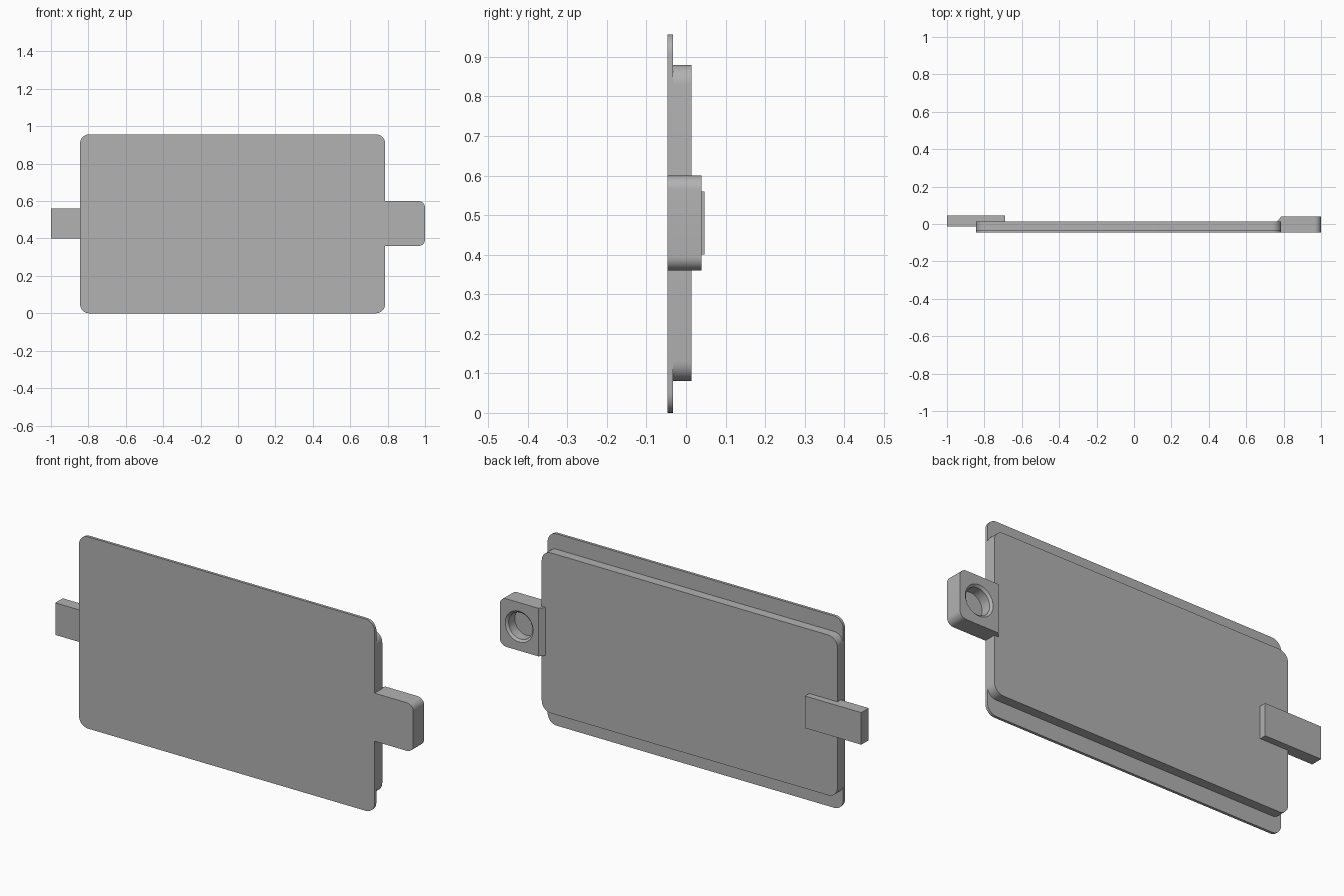
import bpy, bmesh, math
from mathutils import Matrix

if "Cube" in bpy.data.objects:
    bpy.data.objects.remove(bpy.data.objects["Cube"], do_unlink=True)

# Single material
grey = bpy.data.materials.new("plain grey")
grey.use_nodes = True
GREY = (0.445, 0.445, 0.445, 1)
grey.diffuse_color = GREY
grey.node_tree.nodes["Principled BSDF"].inputs["Base Color"].default_value = GREY


def link(name, bm):
    bmesh.ops.recalc_face_normals(bm, faces=bm.faces)
    mesh = bpy.data.meshes.new(name)
    bm.to_mesh(mesh)
    bm.free()
    mesh.materials.append(grey)
    obj = bpy.data.objects.new(name, mesh)
    bpy.context.collection.objects.link(obj)
    return obj


def smooth(obj):
    bpy.ops.object.select_all(action='DESELECT')
    obj.select_set(True)
    bpy.context.view_layer.objects.active = obj
    bpy.ops.object.shade_smooth_by_angle(angle=math.radians(30))


def prism(name, profile, vector, radius=0.0, rounded=lambda edge: True):
    """Extrude a profile along a vector and round the chosen long edges."""
    bm = bmesh.new()
    face = bm.faces.new([bm.verts.new(p) for p in profile])
    ext = bmesh.ops.extrude_face_region(bm, geom=[face])
    bmesh.ops.translate(bm, vec=vector, verts=[g for g in ext["geom"] if isinstance(g, bmesh.types.BMVert)])
    if radius:
        edges = [e for e in bm.edges
                 if abs(e.verts[0].co.y - e.verts[1].co.y) > 0.001
                 and abs(e.verts[0].co.x - e.verts[1].co.x) < 0.001 and rounded(e)]
        bmesh.ops.bevel(bm, geom=edges, offset=radius, segments=8, profile=0.5, affect='EDGES')
    return link(name, bm)


def slab(name, x0, x1, y0, y1, z0, z1, radius=0.0):
    outline = [(x0, y0, z0), (x1, y0, z0), (x1, y0, z1), (x0, y0, z1)]
    return prism(name, outline, (0, y1 - y0, 0), radius)


LEFT, RIGHT = 0.787, -0.845
FRONT, BACK = -0.0465, 0.0465

# Thin front cover and the thicker panel behind it
smooth(slab("front_cover", RIGHT, LEFT, FRONT, -0.033, 0, 0.957, 0.05))
smooth(slab("back_panel", RIGHT, LEFT, -0.033, 0.0135, 0.08, 0.88, 0.05))

# Flat tongue fixed to the back of the panel
slab("tongue", -1, -0.69, -0.0125, BACK, 0.40, 0.56)

# Screw tab: sloped root, rounded outer corners
tab_outline = [(0.765, FRONT, 0.36), (1, FRONT, 0.36), (1, 0.0395, 0.36),
               (LEFT, 0.0395, 0.36), (0.765, 0.0135, 0.36)]
tab = prism("screw_tab", tab_outline, (0, 0, 0.24))
bm = bmesh.new()
bm.from_mesh(tab.data)
corners = [e for e in bm.edges if all(v.co.x > 0.99 for v in e.verts)
           and abs(e.verts[0].co.y - e.verts[1].co.y) > 0.01]
bmesh.ops.bevel(bm, geom=corners, offset=0.035, segments=8, profile=0.5, affect='EDGES')
bm.to_mesh(tab.data)
bm.free()

# Blind screw hole with a chamfered mouth
bm = bmesh.new()
rings = []
for y, r in ((-0.02, 0.066), (0.0295, 0.066), (0.0395, 0.077), (0.06, 0.077)):
    rings.append(bmesh.ops.create_circle(
        bm, segments=48, radius=r,
        matrix=Matrix.Translation((0.893, y, 0.48)) @ Matrix.Rotation(math.pi / 2, 4, 'X'))["verts"])
for a, b in zip(rings, rings[1:]):
    for i in range(48):
        j = (i + 1) % 48
        bm.faces.new((a[i], a[j], b[j], b[i]))
bm.faces.new(rings[0])
bm.faces.new(rings[-1])
cutter = link("hole_cutter", bm)
cutter.hide_render = True
cut = tab.modifiers.new("screw hole", 'BOOLEAN')
cut.operation = 'DIFFERENCE'
cut.solver = 'EXACT'
cut.object = cutter
bpy.ops.object.select_all(action='DESELECT')
tab.select_set(True)
bpy.context.view_layer.objects.active = tab
bpy.ops.object.modifier_apply(modifier=cut.name)
bpy.data.objects.remove(cutter, do_unlink=True)
smooth(tab)
